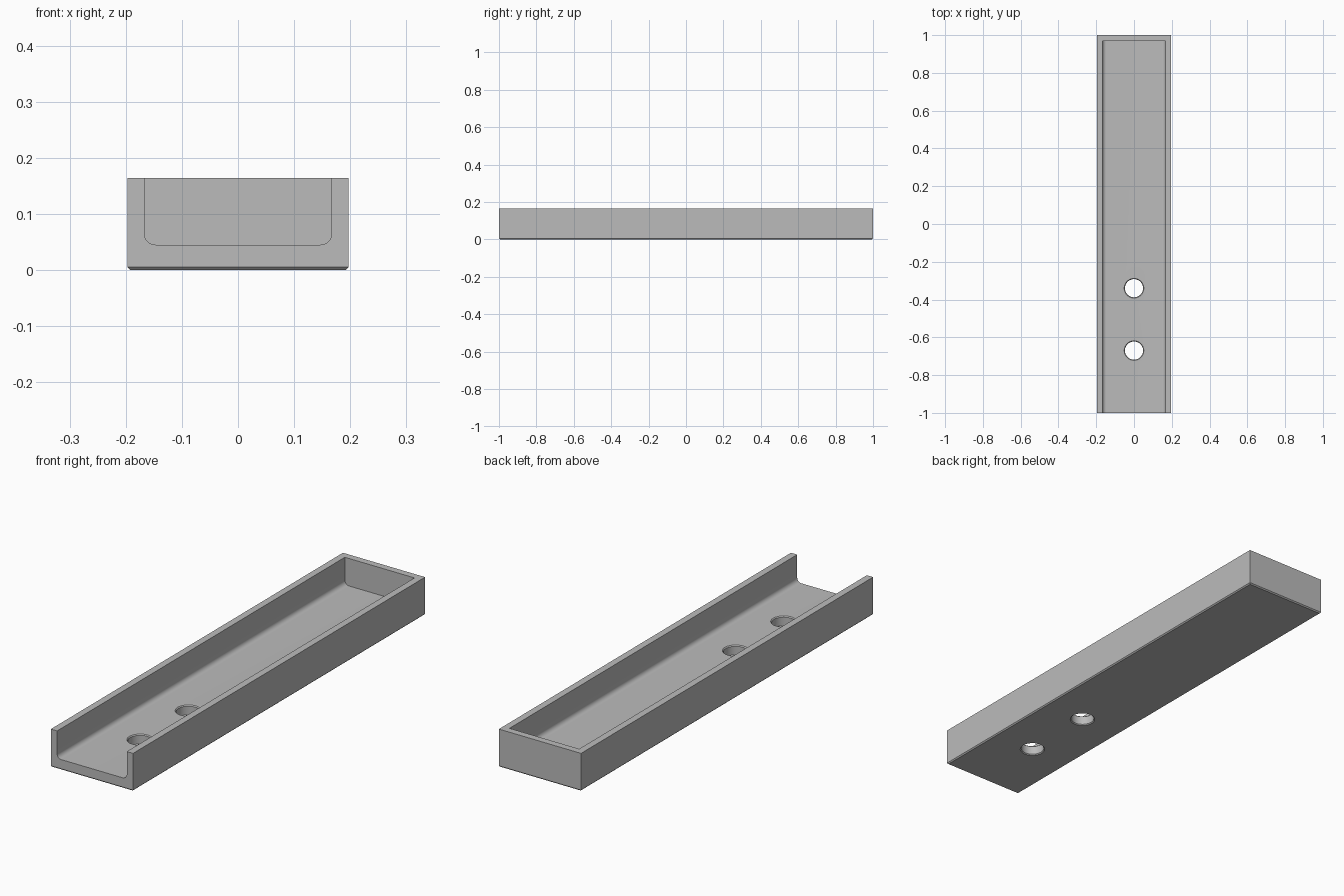
import bpy, bmesh
from math import radians, sin, cos, pi

if "Cube" in bpy.data.objects:
    bpy.data.objects.remove(bpy.data.objects["Cube"], do_unlink=True)

W, H, WALL, FLOOR = 0.197, 0.164, 0.03, 0.045
CHAMFER, FILLET, RIM = 0.005, 0.02, 0.004
INNER = W - WALL

grey = bpy.data.materials.new("plain grey")
grey.use_nodes = True
colour = (0.5, 0.5, 0.5, 1)
grey.diffuse_color = colour
grey.node_tree.nodes["Principled BSDF"].inputs["Base Color"].default_value = colour


def make_object(name, bm):
    bmesh.ops.recalc_face_normals(bm, faces=bm.faces)
    mesh = bpy.data.meshes.new(name)
    bm.to_mesh(mesh)
    bm.free()
    mesh.materials.append(grey)
    obj = bpy.data.objects.new(name, mesh)
    bpy.context.collection.objects.link(obj)
    return obj


def loft(name, rings):
    """Closed solid through matching rings of points."""
    bm = bmesh.new()
    loops = [[bm.verts.new(p) for p in ring] for ring in rings]
    for a, b in zip(loops, loops[1:]):
        for i in range(len(a)):
            j = (i + 1) % len(a)
            bm.faces.new((a[i], a[j], b[j], b[i]))
    bm.faces.new(loops[0])
    bm.faces.new(loops[-1])
    return make_object(name, bm)


def rectangle(inset, z):
    x, y = W - inset, 1 - inset
    return [(-x, -y, z), (x, -y, z), (x, y, z), (-x, y, z)]


def circle(radius, y, z, n=48):
    return [(radius * cos(2 * pi * i / n), y + radius * sin(2 * pi * i / n), z)
            for i in range(n)]


# Outer block with a chamfered underside
tray = loft("open_ended_tray", [rectangle(CHAMFER, 0), rectangle(0, CHAMFER), rectangle(0, H)])

# Channel with rounded lower corners, open at the front
arc = [radians(90 * i / 10) for i in range(11)]
right = [(INNER - FILLET + FILLET * sin(a), FLOOR + FILLET - FILLET * cos(a)) for a in arc]
right.append((INNER, H + 0.1))
section = right + [(-x, z) for x, z in reversed(right)]
cutters = [loft("channel_cutter", [[(x, y, z) for x, z in section] for y in (-1.1, 1 - WALL)])]

# Two screw holes with slightly eased rims
for y in (-0.34, -0.67):
    steps = [(0.048 + 2 * RIM, -RIM), (0.048, RIM), (0.048, FLOOR - RIM),
             (0.048 + 2 * RIM, FLOOR + RIM)]
    cutters.append(loft("hole_cutter", [circle(r, y, z) for r, z in steps]))

bpy.context.view_layer.objects.active = tray
tray.select_set(True)
for cutter in cutters:
    mod = tray.modifiers.new("cut", "BOOLEAN")
    mod.operation = "DIFFERENCE"
    mod.solver = "EXACT"
    mod.object = cutter
    bpy.ops.object.modifier_apply(modifier=mod.name)
    bpy.data.objects.remove(cutter, do_unlink=True)

bpy.ops.object.select_all(action="DESELECT")
tray.select_set(True)
bpy.ops.object.shade_smooth_by_angle(angle=radians(30))
